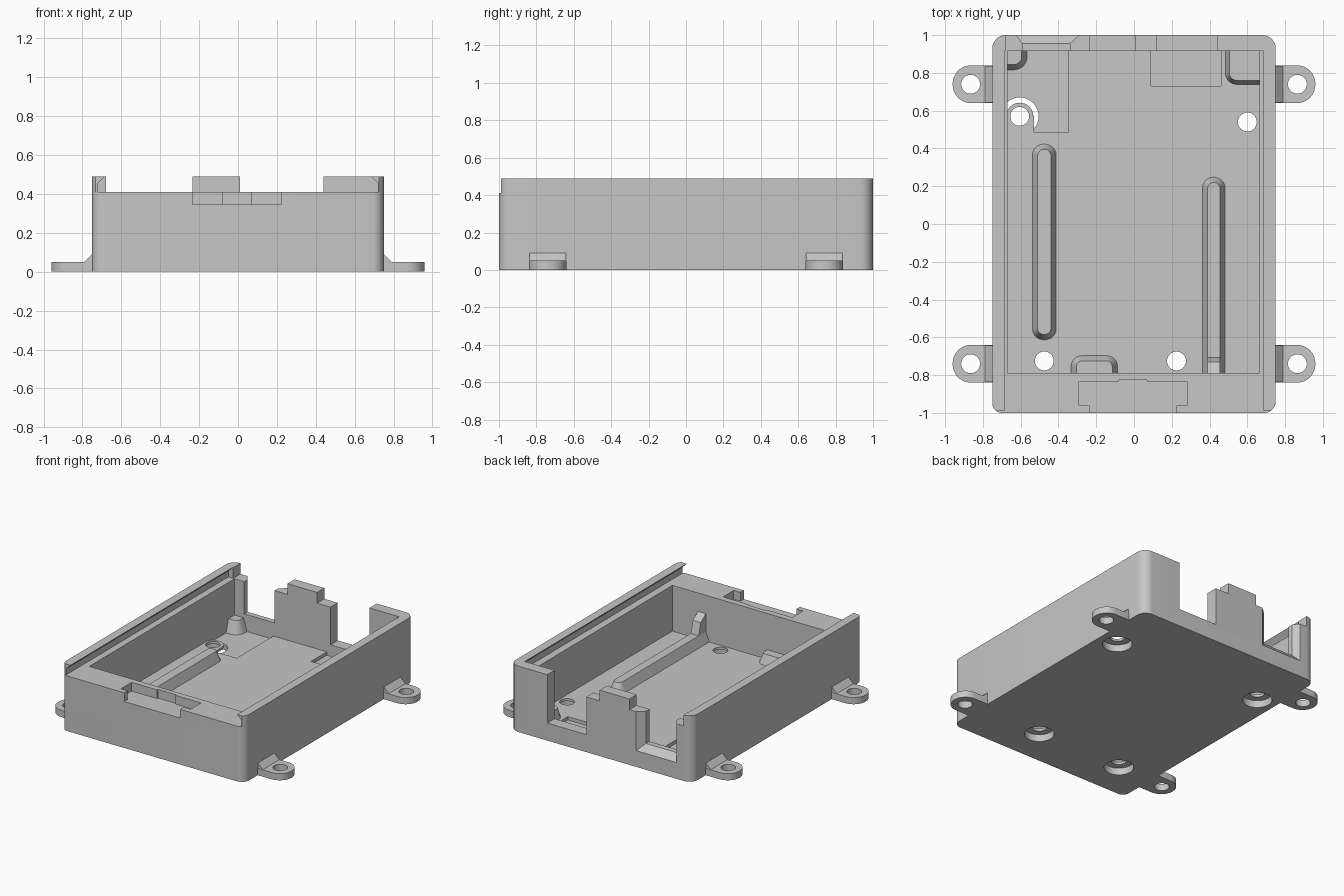
import bpy, bmesh
from math import sin, cos, pi

old = bpy.data.objects.get("Cube")
if old:
    bpy.data.objects.remove(old, do_unlink=True)

grey = bpy.data.materials.new("plain_grey")
grey.use_nodes = True
COLOR = (0.57, 0.57, 0.57, 1)
grey.diffuse_color = COLOR
grey.node_tree.nodes["Principled BSDF"].inputs["Base Color"].default_value = COLOR

FLOOR, RECESS, SILL, LEDGE, TOP = 0.07, 0.045, 0.13, 0.41, 0.49
BORE, RIB_TOP, HIGH = 0.052, 0.14, 0.6


def loft(name, loops):
    """Closed solid through matching loops of points."""
    bm = bmesh.new()
    rings = [[bm.verts.new(p) for p in loop] for loop in loops]
    n = len(rings[0])
    for a, b in zip(rings, rings[1:]):
        for i in range(n):
            j = (i + 1) % n
            bm.faces.new((a[i], a[j], b[j], b[i]))
    bm.faces.new(rings[0][::-1])
    bm.faces.new(rings[-1])
    bmesh.ops.recalc_face_normals(bm, faces=bm.faces)
    mesh = bpy.data.meshes.new(name)
    bm.to_mesh(mesh)
    bm.free()
    mesh.materials.append(grey)
    obj = bpy.data.objects.new(name, mesh)
    bpy.context.collection.objects.link(obj)
    return obj


def rounded(x0, x1, y0, y1, z, radii, steps=8):
    """Rounded rectangle; radii start at the +x +y corner, anticlockwise."""
    pts = []
    corners = ((x1, y1, -1, -1), (x0, y1, 1, -1), (x0, y0, 1, 1), (x1, y0, -1, 1))
    for k, ((x, y, sx, sy), r) in enumerate(zip(corners, radii)):
        for i in range(steps + 1):
            a = (k + i / steps) * pi / 2
            pts.append((x + sx * r + r * cos(a), y + sy * r + r * sin(a), z))
    return pts


def box(name, x0, x1, y0, y1, z0, z1):
    return loft(name, [[(x0, y0, z), (x1, y0, z), (x1, y1, z), (x0, y1, z)] for z in (z0, z1)])


def cylinder(name, x, y, r, z0, z1, n=32):
    ring = [(x + r * cos(2 * pi * i / n), y + r * sin(2 * pi * i / n)) for i in range(n)]
    return loft(name, [[(px, py, z) for px, py in ring] for z in (z0, z1)])


def boolean(target, tool, operation="DIFFERENCE"):
    mod = target.modifiers.new("shape", "BOOLEAN")
    mod.operation, mod.object, mod.solver = operation, tool, "EXACT"
    bpy.context.view_layer.objects.active = target
    bpy.ops.object.modifier_apply(modifier=mod.name)
    bpy.data.objects.remove(tool, do_unlink=True)


def smooth(obj):
    bpy.ops.object.select_all(action="DESELECT")
    obj.select_set(True)
    bpy.context.view_layer.objects.active = obj
    bpy.ops.object.shade_smooth_by_angle(angle=0.5)


# Outer shell with rounded upright edges, then the main cavity
radii = (0.07, 0.07, 0.05, 0.06)
case = loft("case", [rounded(-0.75, 0.75, -1, 1, z, radii) for z in (0, TOP)])
boolean(case, box("cavity", -0.67, 0.665, -0.79, 0.915, FLOOR, HIGH))

# Undercut groove for the sliding lid, open at the front
half = ((0.72, LEDGE), (0.72, 0.455), (0.685, TOP), (0.685, HIGH))
profile = list(half) + [(-x, z) for x, z in reversed(half)]
boolean(case, loft("lid_groove", [[(x, y, z) for x, z in profile] for y in (-1.1, 0.915)]))
boolean(case, box("front_setback", -0.8, 0.8, -1.1, -0.988, LEDGE, HIGH))

# Back wall openings around the stepped tower
for x0, x1, z in ((-0.68, -0.235, LEDGE), (0.01, 0.44, LEDGE),
                  (0.12, 0.44, SILL), (-0.59, -0.34, 0.17)):
    boolean(case, box("back_opening", x0, x1, 0.9, 1.1, z, HIGH))
flare = [[(x0, y, z), (x1, y, z), (x1, y, HIGH), (x0, y, HIGH)]
         for x0, x1, y, z in ((-0.59, -0.34, 0.955, 0.17), (-0.63, -0.28, 1.01, 0.11))]
boolean(case, loft("opening_flare", flare))

# Latch pocket in the front wall
for x0, x1, y0, y1 in ((-0.235, 0.225, -1.1, -0.84), (-0.29, 0.28, -0.96, -0.835),
                       (-0.08, 0.07, -1.1, -0.825)):
    boolean(case, box("latch_slot", x0, x1, y0, y1, 0.345, HIGH))

# Shallow floor recesses
for x0, x1, y0, y1 in ((-0.53, -0.35, 0.485, 0.915), (-0.67, -0.52, 0.575, 0.915),
                       (0.09, 0.46, 0.73, 0.915)):
    boolean(case, box("floor_recess", x0, x1, y0, y1, RECESS, 0.12))

# Screw holes, counterbored from below; one keeps a boss inside the recess
screws = ((-0.605, 0.57), (0.6, 0.54), (-0.475, -0.725), (0.225, -0.725))
for x, y in screws:
    boolean(case, cylinder("counterbore", x, y, 0.1, -0.1, BORE))
    if x < -0.6:
        boolean(case, cylinder("screw_boss", x, y, 0.072, BORE, FLOOR), "UNION")
    boolean(case, cylinder("screw_hole", x, y, 0.05, -0.1, 0.3))
smooth(case)


# Tapered ribs and corner blocks on the floor
def rib(name, x0, x1, y0, y1, z0, z1, radii):
    t = 0.03
    upper = [max(r - t, 0.002) for r in radii]
    smooth(loft(name, [rounded(x0, x1, y0, y1, z0, radii),
                       rounded(x0 + t, x1 - t, y0 + t, y1 - t, z1, upper)]))


base = FLOOR - 0.005
rib("right_floor_rib", -0.54, -0.41, -0.615, 0.425, base, RIB_TOP, [0.062] * 4)
rib("left_floor_rib", 0.36, 0.485, -0.85, 0.25, base, RIB_TOP, [0.062, 0.062, 0.005, 0.005])
rib("front_stop", -0.335, -0.085, -0.85, -0.695, base, RIB_TOP, [0.06, 0.06, 0.005, 0.005])
rib("right_corner_block", -0.73, -0.565, 0.815, 0.975, RECESS - 0.005, 0.14,
    [0.005, 0.005, 0.005, 0.07])
rib("left_corner_block", 0.475, 0.73, 0.73, 0.975, RECESS - 0.005, 0.14,
    [0.005, 0.005, 0.07, 0.005])

# Raised end of the left rib against the front wall
loft("rib_end_post", [[(x, -0.8, 0.1), (x, -0.705, 0.135), (x, -0.73, 0.23), (x, -0.8, 0.28)]
                      for x in (0.39, 0.455)])

# Four mounting tabs with a sloped root
for side, sx in (("left", 1), ("right", -1)):
    for end, y in (("front", -0.74), ("back", 0.74)):
        tab = loft(f"{end}_{side}_tab", [
            [(sx * px, y + py, z) for px, py, _ in
             rounded(0.735, 0.96, -0.1, 0.1, 0, (0.0975, 0.001, 0.001, 0.0975), 12)]
            for z in (0, 0.05)])
        boolean(tab, cylinder("tab_hole", sx * 0.865, y, 0.05, -0.1, 0.2))
        smooth(tab)
        slope = ((0.735, 0.04), (0.79, 0.04), (0.79, 0.05), (0.75, 0.09), (0.735, 0.09))
        loft(f"{end}_{side}_tab_root", [[(sx * x, y + d, z) for x, z in slope]
                                        for d in (-0.0975, 0.0975)])
